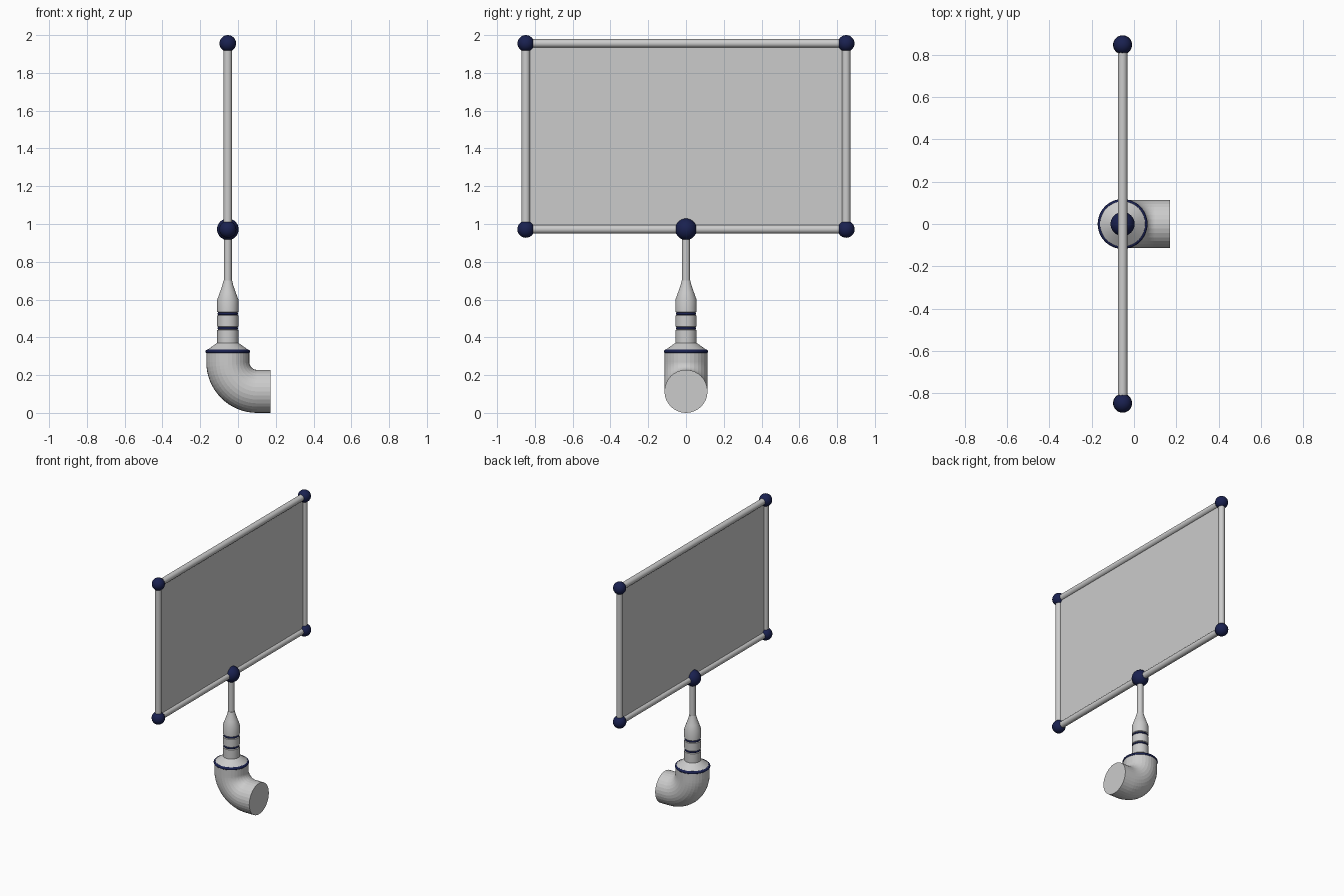
import bpy, bmesh, math
from mathutils import Vector

if "Cube" in bpy.data.objects:
    bpy.data.objects.remove(bpy.data.objects["Cube"])

CX = -0.054          # x of the mast and frame
SIDES = 32
HALF_W, Z_LOW, Z_TOP = 0.848, 0.972, 1.956

navy = bpy.data.materials.new("navy")
navy.diffuse_color = (0.01, 0.015, 0.08, 1)
navy.use_nodes = True
navy.node_tree.nodes["Principled BSDF"].inputs["Base Color"].default_value = navy.diffuse_color


def skin(name, rings):
    """Join equal-sized closed rings of points into a capped tube."""
    bm = bmesh.new()
    loops = [[bm.verts.new(p) for p in ring] for ring in rings]
    n = len(loops[0])
    for a, b in zip(loops, loops[1:]):
        for i in range(n):
            j = (i + 1) % n
            bm.faces.new((a[i], a[j], b[j], b[i]))
    bm.faces.new(loops[0][::-1])
    bm.faces.new(loops[-1])
    bmesh.ops.recalc_face_normals(bm, faces=bm.faces)
    me = bpy.data.meshes.new(name)
    bm.to_mesh(me)
    bm.free()
    ob = bpy.data.objects.new(name, me)
    bpy.context.collection.objects.link(ob)
    return ob


def smooth(ob, angle=30):
    bpy.ops.object.select_all(action='DESELECT')
    ob.select_set(True)
    bpy.context.view_layer.objects.active = ob
    bpy.ops.object.shade_smooth_by_angle(angle=math.radians(angle))


def circle(centre, u, v, r):
    return [centre + r * (u * math.cos(t) + v * math.sin(t))
            for t in (2 * math.pi * i / SIDES for i in range(SIDES))]


def lathe(name, profile):
    X, Y = Vector((1, 0, 0)), Vector((0, 1, 0))
    return skin(name, [circle(Vector((CX, 0, z)), X, Y, r) for r, z in profile])


def rod(name, a, b, r=0.0225):
    a, b = Vector(a), Vector(b)
    u = (b - a).orthogonal().normalized()
    v = (b - a).normalized().cross(u)
    smooth(skin(name, [circle(a, u, v, r), circle(b, u, v, r)]))


def ball(name, y, z, r):
    bpy.ops.mesh.primitive_uv_sphere_add(segments=32, ring_count=16, radius=r, location=(CX, y, z))
    ob = bpy.context.object
    ob.name = name
    ob.data.materials.append(navy)
    bpy.ops.object.shade_smooth()


def ring(name, z, major, minor):
    bpy.ops.mesh.primitive_torus_add(major_segments=48, minor_segments=12, location=(CX, 0, z),
                                     major_radius=major, minor_radius=minor)
    ob = bpy.context.object
    ob.name = name
    ob.data.materials.append(navy)
    bpy.ops.object.shade_smooth()


# Pipe elbow: short riser, quarter bend, horizontal outlet towards +x
R, BEND = 0.114, 0.155
cx, cz = CX + BEND, R + BEND
Y = Vector((0, 1, 0))
rings = [circle(Vector((CX, 0, 0.325)), Vector((1, 0, 0)), Y, R)]
for i in range(17):
    t = math.pi / 2 * i / 16
    out = Vector((math.cos(t), 0, math.sin(t)))
    rings.append(circle(Vector((cx, 0, cz)) - out * BEND, out, Y, R))
rings.append(circle(Vector((0.171, 0, R)), Vector((0, 0, 1)), Y, R))
skin("pipe_elbow", rings)

# Collar, grooved handle and neck
smooth(lathe("handle", [
    (0.112, 0.325), (0.108, 0.334), (0.056, 0.371),
    (0.056, 0.438), (0.050, 0.442), (0.050, 0.454), (0.056, 0.458),
    (0.056, 0.515), (0.050, 0.519), (0.050, 0.531), (0.056, 0.535),
    (0.056, 0.600), (0.042, 0.638), (0.029, 0.675), (0.023, 0.700)]))
ring("collar_ring", 0.325, 0.108, 0.010)
for i, z in enumerate((0.448, 0.525)):
    ring(f"handle_ring_{i + 1}", z, 0.047, 0.007)
rod("mast", (CX, 0, 0.68), (CX, 0, Z_LOW), 0.021)

# Rectangular frame of rods
for label, z in (("lower", Z_LOW), ("upper", Z_TOP)):
    rod(f"{label}_rail", (CX, -HALF_W, z), (CX, HALF_W, z))
for label, s in (("left", -1), ("right", 1)):
    rod(f"{label}_post", (CX, s * HALF_W, Z_LOW), (CX, s * HALF_W, Z_TOP))
    ball(f"{label}_lower_corner", s * HALF_W, Z_LOW, 0.045)
    ball(f"{label}_upper_corner", s * HALF_W, Z_TOP, 0.044)
ball("mast_joint", 0, Z_LOW, 0.057)

# Thin panel filling the frame
bpy.ops.mesh.primitive_cube_add(size=1, location=(CX, 0, (Z_LOW + Z_TOP) / 2))
panel = bpy.context.object
panel.name = "panel"
panel.scale = (0.008, 2 * HALF_W, Z_TOP - Z_LOW)
